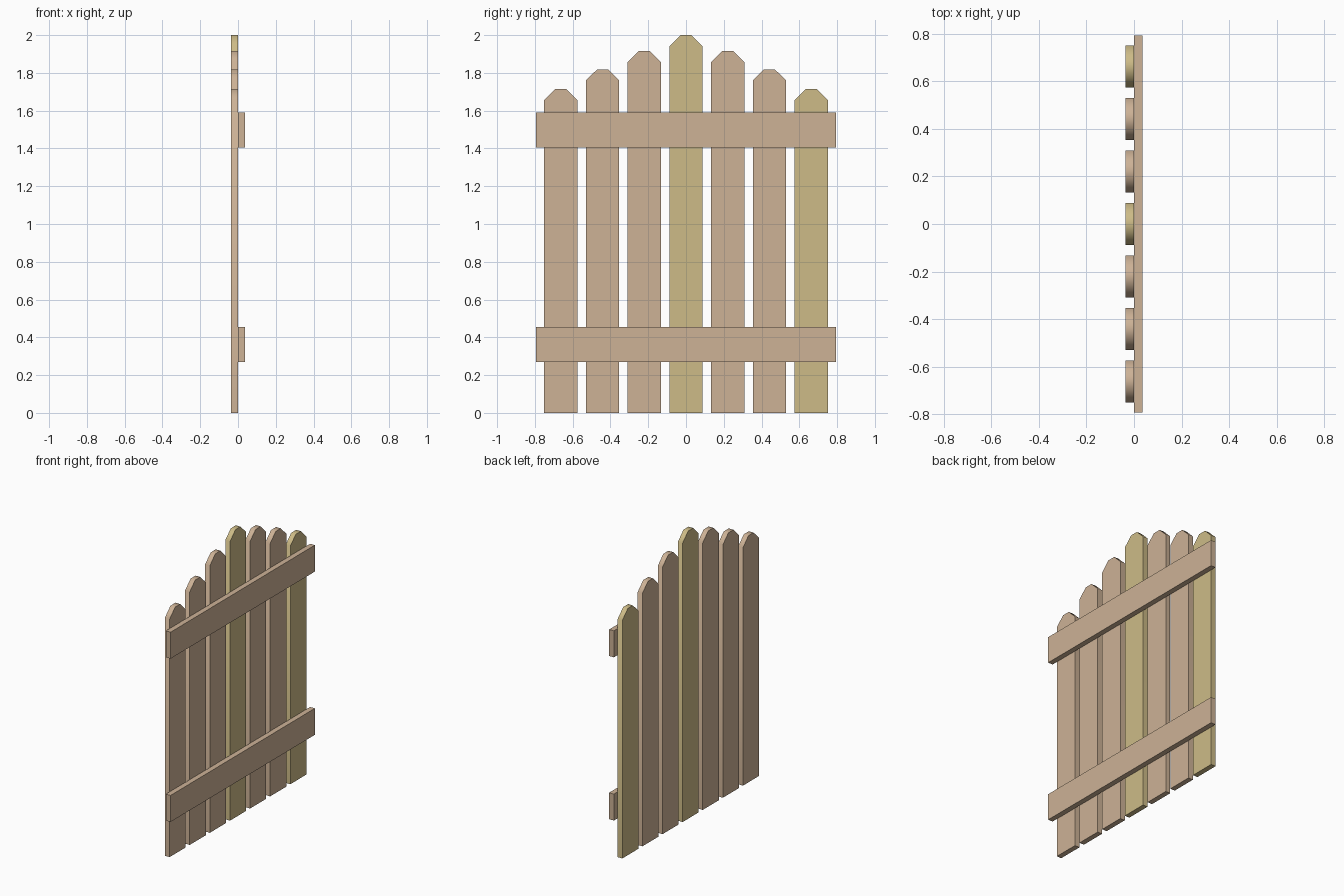
import bpy, bmesh, math

if "Cube" in bpy.data.objects:
    bpy.data.objects.remove(bpy.data.objects["Cube"])


def material(name, rgb):
    m = bpy.data.materials.new(name)
    m.diffuse_color = (*rgb, 1.0)
    m.use_nodes = True
    m.node_tree.nodes["Principled BSDF"].inputs["Base Color"].default_value = m.diffuse_color
    return m


TAN = material("tan wood", (0.610, 0.445, 0.305))
YELLOW = material("yellow wood", (0.610, 0.497, 0.242))


def board(name, outline, x0, x1, mat):
    """Extrude a (y, z) outline from x0 to x1."""
    bm = bmesh.new()
    face = bm.faces.new([bm.verts.new((x0, y, z)) for y, z in outline])
    out = bmesh.ops.extrude_face_region(bm, geom=[face])
    verts = [g for g in out["geom"] if isinstance(g, bmesh.types.BMVert)]
    bmesh.ops.translate(bm, vec=(x1 - x0, 0, 0), verts=verts)
    bmesh.ops.recalc_face_normals(bm, faces=bm.faces)
    me = bpy.data.meshes.new(name)
    bm.to_mesh(me)
    bm.free()
    me.materials.append(mat)
    ob = bpy.data.objects.new(name, me)
    bpy.context.collection.objects.link(ob)
    return ob


THICK, HALF, TIP, DROP, STEP = 0.036, 0.0885, 0.028, 0.06, 0.221
TOPS = [2.0, 1.917, 1.819, 1.715]

# Pickets with clipped tips, stepping down from the middle
for i in range(-3, 4):
    c, top = i * STEP, TOPS[abs(i)]
    outline = [(c - HALF, 0), (c + HALF, 0), (c + HALF, top - DROP),
               (c + TIP, top), (c - TIP, top), (c - HALF, top - DROP)]
    ob = board(f"picket_{i + 4}", outline, -THICK, 0,
               YELLOW if i in (0, 3) else TAN)
    bpy.ops.object.select_all(action='DESELECT')
    ob.select_set(True)
    bpy.context.view_layer.objects.active = ob
    bpy.ops.object.shade_smooth_by_angle(angle=math.radians(50))

# Two cross rails on the +x side
for name, z0, z1 in (("lower_rail", 0.27, 0.454), ("upper_rail", 1.405, 1.589)):
    board(name, [(-0.793, z0), (0.793, z0), (0.793, z1), (-0.793, z1)],
          0, THICK, TAN)
